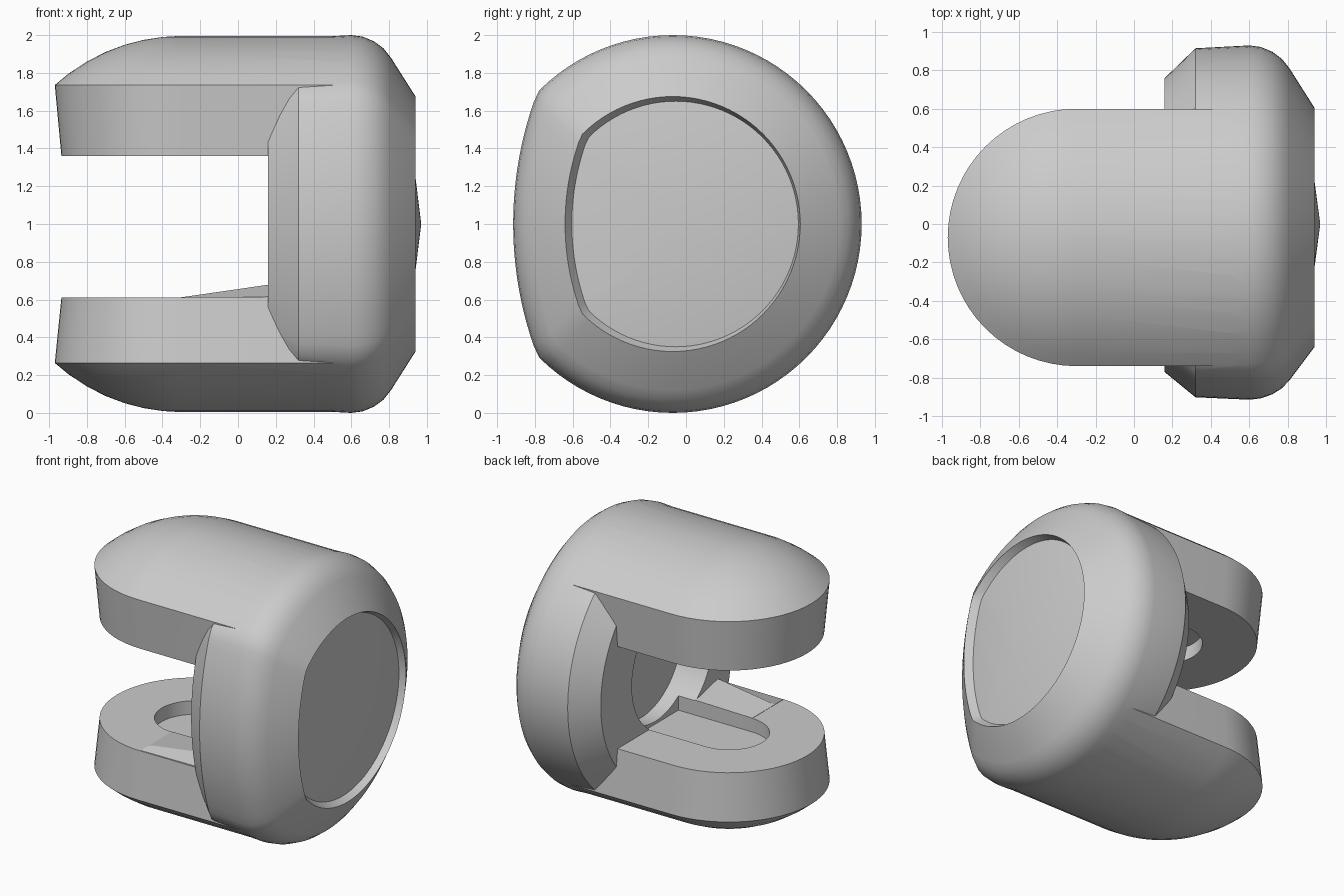
import bpy, bmesh, math
from mathutils import Vector

if "Cube" in bpy.data.objects:
    bpy.data.objects.remove(bpy.data.objects["Cube"])

CY, CZ = -0.07, 1.0        # axis of the round body
grey = bpy.data.materials.new("plain_grey")
grey.use_nodes = True
grey.diffuse_color = (0.6, 0.6, 0.6, 1)
grey.node_tree.nodes["Principled BSDF"].inputs["Base Color"].default_value = (0.6, 0.6, 0.6, 1)


def loft(name, rings, tip=None):
    """Skin closed rings of points, cap both ends, optionally peak the last cap."""
    bm = bmesh.new()
    loops = [[bm.verts.new(p) for p in ring] for ring in rings]
    for a, b in zip(loops, loops[1:]):
        for i in range(len(a)):
            j = (i + 1) % len(a)
            bm.faces.new((a[i], a[j], b[j], b[i]))
    bm.faces.new(loops[0])
    last = bm.faces.new(loops[-1])
    if tip:
        bmesh.ops.poke(bm, faces=[last])["verts"][0].co = tip
    bmesh.ops.recalc_face_normals(bm, faces=bm.faces[:])
    mesh = bpy.data.meshes.new(name)
    bm.to_mesh(mesh)
    bm.free()
    mesh.materials.append(grey)
    obj = bpy.data.objects.new(name, mesh)
    bpy.context.collection.objects.link(obj)
    return obj


def activate(obj):
    bpy.ops.object.select_all(action='DESELECT')
    obj.select_set(True)
    bpy.context.view_layer.objects.active = obj


def combine(target, other, operation):
    mod = target.modifiers.new("join", 'BOOLEAN')
    mod.operation, mod.solver, mod.object = operation, 'EXACT', other
    activate(target)
    bpy.ops.object.modifier_apply(modifier=mod.name)
    bpy.data.objects.remove(other)


def outline(x, scale, shift=0.0, n=96):
    """Round section with a flatter, gently bowed front."""
    pts = []
    for i in range(n):
        t = 2 * math.pi * i / n
        c, s = math.cos(t), math.sin(t)
        bow = 1.125 * c + math.sqrt((1.125 * c) ** 2 + 1.97 ** 2 - 1.125 ** 2)
        r = min(1, bow) * scale
        pts.append(Vector((x, CY + shift + r * c, CZ + r * s)))
    return pts


def slot_outline(r, x_end, height, n=32):
    """Long shape with one round end; height is a number or a function."""
    flat = [(x_end, -r)]
    for i in range(n + 1):
        t = -math.pi / 2 - math.pi * i / n
        flat.append((-0.3 + r * math.cos(t), r * math.sin(t)))
    flat.append((x_end, r))
    return [Vector((x, CY + y, height(x, y) if callable(height) else height))
            for x, y in flat]


# Thick round base: back chamfer, rounded shoulder, sunken cone cap
profile = [(0.16, 0.83), (0.32, 0.985), (0.6, 1.0), (0.66, 0.992), (0.72, 0.967),
           (0.77, 0.93), (0.81, 0.88), (0.94, 0.675)]
rings = [outline(x, s) for x, s in profile]
rings.append(outline(0.89, 0.65, 0.015))
body = loft("clevis_body", rings, tip=(0.97, 0, CZ))

# Two arms with domed outer faces, each with a shallow groove inside
for sign, gap in ((1, 0.36), (-1, 0.39)):
    def dome(x, y):
        return CZ + sign * math.sqrt(0.99 - y * y - min(0, x + 0.3) ** 2)
    rings = [slot_outline(0.635, 0.55, CZ + sign * gap)]
    rings += [slot_outline(r, 0.55, dome)
              for r in (0.67, 0.6, 0.5, 0.4, 0.3, 0.2, 0.1, 0.02)]
    combine(body, loft("arm", rings), 'UNION')
    groove = loft("groove", [slot_outline(0.27, 0.3, CZ + sign * z)
                             for z in (gap - 0.1, gap + 0.1)])
    combine(body, groove, 'DIFFERENCE')

# Round socket between the arms
socket = loft("socket", [
    [Vector((x, CY + 0.47 * math.cos(a * math.pi / 32), CZ + 0.47 * math.sin(a * math.pi / 32)))
     for a in range(64)] for x in (0.15, 0.41)])
combine(body, socket, 'DIFFERENCE')

# Small ramp on the lower arm
ramp = loft("lower_ramp", [
    [Vector((-0.3, y, 0.6)), Vector((0.17, y, 0.6)), Vector((0.17, y, z)),
     Vector((-0.3, y, 0.612))] for y, z in ((-0.7, 0.615), (-0.6, 0.68), (-0.34, 0.62))])

activate(body)
bpy.ops.object.shade_smooth_by_angle(angle=math.radians(28))
